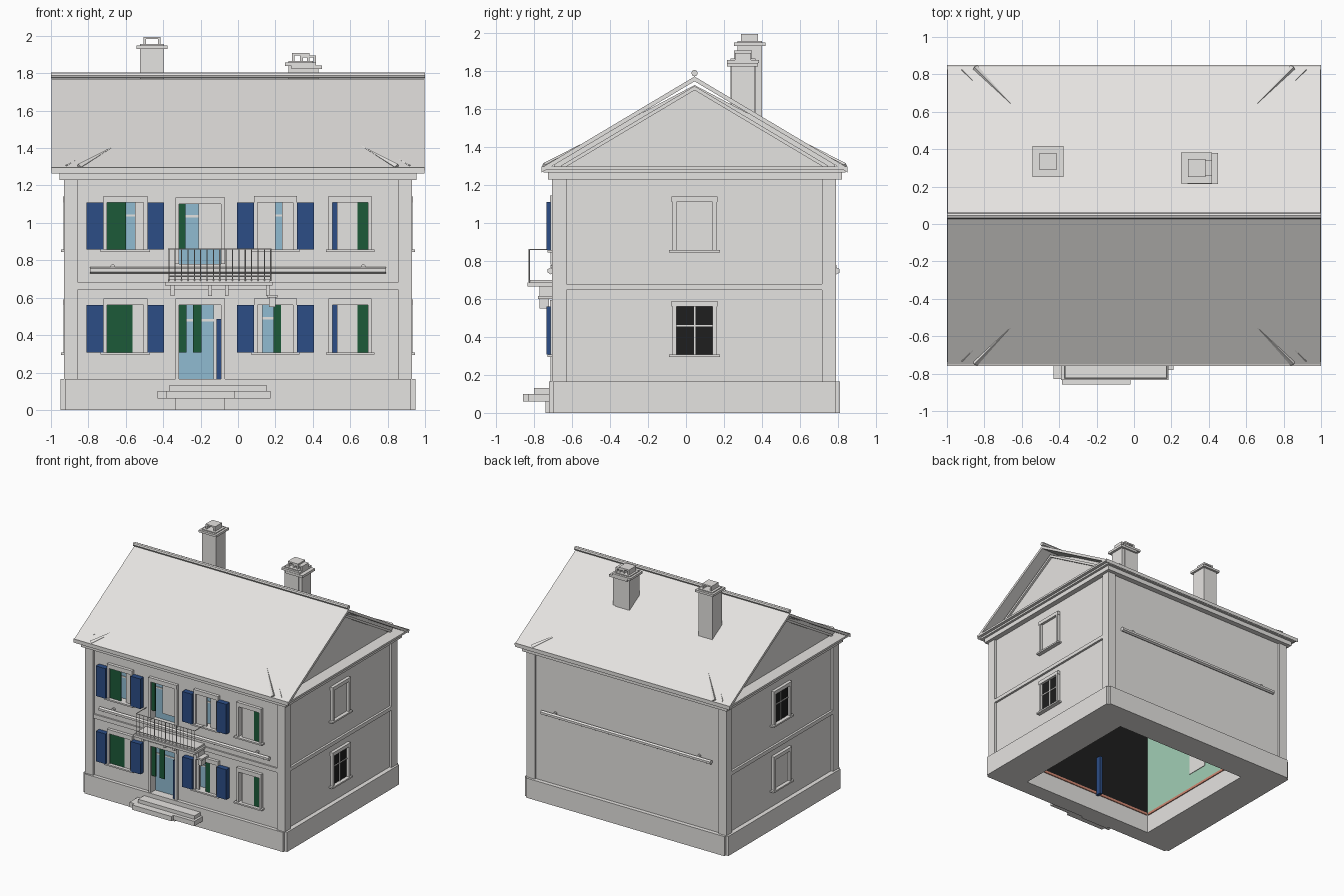
import bpy, bmesh
from mathutils import Vector

if "Cube" in bpy.data.objects:
    bpy.data.objects.remove(bpy.data.objects["Cube"], do_unlink=True)


def make_material(name, *rgb):
    material = bpy.data.materials.new(name)
    material.use_nodes = True
    material.diffuse_color = (*rgb, 1)
    material.node_tree.nodes["Principled BSDF"].inputs["Base Color"].default_value = (*rgb, 1)
    return material


STONE = make_material("pale stone", .785, .77, .75)
BLUE = make_material("shutter blue", .025, .075, .24)
GREEN = make_material("shutter green", .012, .1, .04)
GLASS = make_material("pale blue glass", .28, .50, .64)
BLACK = make_material("dark interior", .013, .013, .013)
MINT = make_material("mint plaster", .36, .62, .46)
SALMON = make_material("salmon skirting", .65, .25, .17)


def finish(name, builder, material):
    bmesh.ops.recalc_face_normals(builder, faces=builder.faces)
    mesh = bpy.data.meshes.new(name)
    builder.to_mesh(mesh)
    builder.free()
    mesh.materials.append(material)
    part = bpy.data.objects.new(name, mesh)
    bpy.context.collection.objects.link(part)
    return part


def box(name, x0, x1, y0, y1, z0, z1, material=STONE):
    builder = bmesh.new()
    bmesh.ops.create_cube(builder, size=1)
    low, high = Vector((x0, y0, z0)), Vector((x1, y1, z1))
    size = [abs(extent) for extent in high - low]
    for vert in builder.verts:
        vert.co = (low + high) / 2 + Vector(a * b for a, b in zip(vert.co, size))
    return finish(name, builder, material)


def bar(name, start, end, radius, tip=None, sides=8):
    start, end = Vector(start), Vector(end)
    axis = end - start
    builder = bmesh.new()
    bmesh.ops.create_cone(builder, cap_ends=True, segments=sides, radius1=radius,
                          radius2=radius if tip is None else tip, depth=axis.length)
    turn = axis.to_track_quat("Z", "Y")
    for vert in builder.verts:
        vert.co = turn @ vert.co + (start + end) / 2
    return finish(name, builder, STONE)


def prism(name, profile, x0, x1):
    """Extrude a side profile of (y, z) points along x."""
    builder = bmesh.new()
    face = builder.faces.new([builder.verts.new((x0, y, z)) for y, z in profile])
    for item in bmesh.ops.extrude_face_region(builder, geom=[face])["geom"]:
        if isinstance(item, bmesh.types.BMVert):
            item.co.x = x1
    return finish(name, builder, STONE)


RIDGE_Y, RIDGE_Z, SLOPE = .045, 1.77, .596


def roof_z(y):
    return RIDGE_Z - SLOPE * abs(y - RIDGE_Y)


def chevron(name, half_width, drop, thickness, x0, x1):
    top = [(y, roof_z(y) - drop) for y in (RIDGE_Y - half_width, RIDGE_Y, RIDGE_Y + half_width)]
    return prism(name, top + [(y, z - thickness) for y, z in reversed(top)], x0, x1)


# Hollow walls and plinth, with notched plinth corners
def ring(name, half_x, side_x, front, back, side_front, side_back, z0, z1):
    for side, label in ((1, "left"), (-1, "right")):
        box(f"{name}_{label}", side * .63, side * side_x, side_front, side_back, z0, z1)
    box(name + "_back", -half_x, half_x, .58, back, z0, z1)
    return box(name + "_front", -half_x, half_x, front, -.58, z0, z1)


ring("plinth", .925, .948, -.72, .81, -.70, .79, 0, .165)
front_wall = ring("wall", .91, .91, -.69, .775, -.58, .58, .165, 1.24)
box("ceiling", -.9, .9, -.68, .77, 1.22, 1.25)

# Interior linings
box("front_lining", -.63, .63, -.58, -.575, .17, 1.22, BLACK)
box("back_lining", -.63, .63, .575, .58, .17, 1.22, MINT)
for side, label in ((1, "left"), (-1, "right")):
    box(label + "_lining", side * .625, side * .63, -.575, .575, .17, 1.22, MINT)
    box(label + "_skirting", side * .622, side * .63, -.57, .57, .155, .175, SALMON)
box("front_skirting", -.62, .62, -.58, -.572, .155, .175, SALMON)
box("inner_window_panel", -.625, -.62, -.05, .14, .3, .56)

# Corner pilasters, floor bands and cornices
for side in (1, -1):
    for y0, y1 in ((-.705, -.63), (.715, .79)):
        box("corner_pilaster", side * .855, side * .93, y0, y1, .165, 1.24)
    box("side_floor_band", side * .9, side * .928, -.63, .715, .647, .678)
box("front_floor_band", -.855, .855, -.703, -.68, .645, .68)
box("lower_cornice", -.955, .955, -.725, .82, 1.228, 1.265)
box("upper_cornice", -.975, .975, -.75, .84, 1.265, 1.285)
box("eaves_board", -1, 1, -.76, .85, 1.28, 1.296)

# Roof, gables with a narrow gap below the ridge, and ridge roll
chevron("roof", .805, 0, .025, -.998, .998)
gable = [(RIDGE_Y + offset, roof_z(RIDGE_Y + offset) - drop)
         for offset, drop in ((-.74, .021), (-.35, .021), (0, .045), (.35, .021), (.74, .021))]
prism("gable_block", [(gable[0][0], 1.28), *gable, (gable[-1][0], 1.28)], -.895, .895)
for side in (1, -1):
    chevron("rake_trim", .7, .05, .022, side * .89, side * .912)
bar("ridge_roll", (-1, RIDGE_Y, 1.788), (1, RIDGE_Y, 1.788), .017)

# Corner ribs emerging along the roof slopes
for side in (1, -1):
    for slope_side in (1, -1):
        for name, x, inset, length in (("long_rib", .85, .79, .19), ("short_rib", .92, .78, .06)):
            y_start = RIDGE_Y + slope_side * inset
            y_end = y_start - slope_side * length
            bar(name, (side * x, y_start, roof_z(y_start)),
                (side * (x - length), y_end, roof_z(y_end)), length * .09, .001, 4)


# Chimneys with covers raised on side slabs
def pot(x, y, z, size, height):
    half = size / 2
    for edge in (x - half, x + half - .014):
        box("pot_slab", edge, edge + .014, y - half, y + half, z, z + height)
    box("pot_cover", x - half, x + half, y - half, y + half, z + height - .012, z + height)


def chimney(x, y, top, half):
    cap = half + .018
    box("chimney_shaft", x - half, x + half, y - half, y + half, 1.45, top)
    box("chimney_cap", x - cap, x + cap, y - cap, y + cap, top, top + .018)
    box("chimney_cap_step", x - half, x + half, y - half, y + half, top + .018, top + .026)


chimney(-.46, .335, 1.93, .065)
pot(-.46, .335, 1.95, .09, .045)
chimney(.335, .3, 1.84, .065)
pot(.335, .3, 1.86, .095, .048)
box("offset_cap", .285, .45, .215, .38, 1.822, 1.842)
box("offset_shaft", .3, .43, .24, .36, 1.5, 1.822)
pot(.375, .3, 1.84, .085, .055)


# Front openings: recessed glass behind leaves that each run to the given x
def opening(name, x0, x1, z0, z1, leaves, shutters=False, sill=True, leaf_z=None):
    cutter = box(name + "_cutter", x0, x1, -.75, -.645, z0, z1)
    cutter.hide_render = True
    cutter.hide_viewport = True
    cut = front_wall.modifiers.new(name, "BOOLEAN")
    cut.operation, cut.object, cut.solver = "DIFFERENCE", cutter, "EXACT"
    box(name + "_glass", x0, x1, -.65, -.64, z0, z1, GLASS)
    bar_z = z0 + (z1 - z0) * (.7 if sill else .78)
    box(name + "_glazing_bar", x0, x1, -.656, -.648, bar_z, bar_z + .012)
    for edge in (x0 - .02, x1):
        box(name + "_jamb", edge, edge + .02, -.714, -.68, z0, z1)
    box(name + "_header", x0 - .02, x1 + .02, -.716, -.68, z1, z1 + .035)
    if sill:
        box(name + "_sill", x0 - .035, x1 + .035, -.73, -.68, z0 - .012, z0)
    left = x0
    for material, right in leaves:
        front = -.665 if material == BLUE else -.702
        if material != GLASS:
            box(name + "_leaf", left, right, front, front + .012, leaf_z or z0, z1, material)
        left = right
    if shutters:
        for start in (x0 - .11, x1 + .02):
            box(name + "_shutter", start, start + .09, -.735, -.69, z0, z1, BLUE)


UPPER, LOWER = (.857, 1.11), (.307, .56)
opening("upper_window_a", -.7, -.505, *UPPER, [(GREEN, -.6), (GLASS, -.55), (STONE, -.505)], True)
opening("lower_window_a", -.7, -.505, *LOWER, [(GREEN, -.565), (STONE, -.505)], True)
opening("upper_window_b", .105, .295, *UPPER, [(STONE, .2), (GLASS, .235), (STONE, .295)], True)
opening("lower_window_b", .105, .295, *LOWER,
        [(STONE, .13), (GLASS, .19), (GREEN, .23), (STONE, .295)], True)
for name, row in (("upper_window_c", UPPER), ("lower_window_c", LOWER)):
    opening(name, .505, .695, *row, [(BLUE, .53), (STONE, .64), (GREEN, .695)])
opening("balcony_door", -.315, -.09, .78, 1.1,
        [(GREEN, -.28), (GLASS, -.21), (STONE, -.09)], sill=False, leaf_z=UPPER[0])
opening("front_door", -.315, -.09, .165, .56,
        [(GREEN, -.275), (GLASS, -.24), (GREEN, -.195)], sill=False, leaf_z=LOWER[0])
box("front_door_side_panel", -.13, -.09, -.66, -.645, .165, .56)
box("open_door_leaf", -.115, -.09, -.70, -.53, .145, .487, BLUE)


# Side windows: one dark and one blind on each side
def side_window(side, z0, z1, dark):
    def plate(name, depth, *extent, material=STONE):
        box("side_" + name, side * .9, side * depth, *extent, material)

    y0, y1 = -.05, .14
    for edge in (y0 - .022, y1):
        plate("jamb", .934, edge, edge + .022, z0, z1)
    plate("header", .936, y0 - .025, y1 + .025, z1, z1 + .03)
    plate("sill", .945, y0 - .04, y1 + .04, z0 - .013, z0)
    plate("pane", .914, y0, y1, z0, z1, material=BLACK if dark else STONE)
    if dark:
        transom = z0 + (z1 - z0) * .6
        plate("mullion", .92, .041, .049, z0, z1)
        plate("transom", .92, y0, y1, transom - .004, transom + .004)


for side in (1, -1):
    side_window(side, *UPPER, dark=side < 0)
    side_window(side, *LOWER, dark=side > 0)

# Long rods on the front and back walls
for y, wall_y in ((-.712, -.68), (.793, .77)):
    bar("wall_rod", (-.79, y, .747), (.79, y, .747), .018, sides=6)
    for x in (-.67, .67):
        bar("rod_bracket", (x, wall_y, .767), (x, y, .767), .012)

# Balcony with thin railing and brackets
box("balcony_slab", -.39, .185, -.835, -.68, .665, .685)
box("balcony_edge", -.375, .17, -.825, -.68, .685, .70)
RAIL_Y, RAIL_TOP, RAIL_ENDS = -.825, .86, (-.37, .175)
for z in (.715, RAIL_TOP):
    bar("long_rail", *[(x, RAIL_Y, z) for x in RAIL_ENDS], .0035, sides=6)
for index in range(17):
    x = RAIL_ENDS[0] + index * (RAIL_ENDS[1] - RAIL_ENDS[0]) / 16
    bar("baluster", (x, RAIL_Y, .69), (x, RAIL_Y, RAIL_TOP), .0028, sides=4)
for x in RAIL_ENDS:
    bar("side_rail", (x, RAIL_Y, RAIL_TOP), (x, -.69, RAIL_TOP), .0035, sides=6)
for x in (-.35, -.15, -.06, .16):
    box("balcony_bracket", x - .01, x + .01, -.77, -.68, .61, .665)
box("wall_lantern", .165, .2, -.77, -.72, .55, .6)
box("lantern_cap", .155, .21, -.78, -.68, .6, .615)

# Entrance steps
box("step_base", -.335, -.07, -.74, -.7, 0, .13)
box("lower_step", -.43, .175, -.83, -.715, .06, .1)
box("lower_step_nose", -.385, -.02, -.858, -.83, .06, .1)
box("upper_step", -.37, .155, -.80, -.715, .1, .13)
